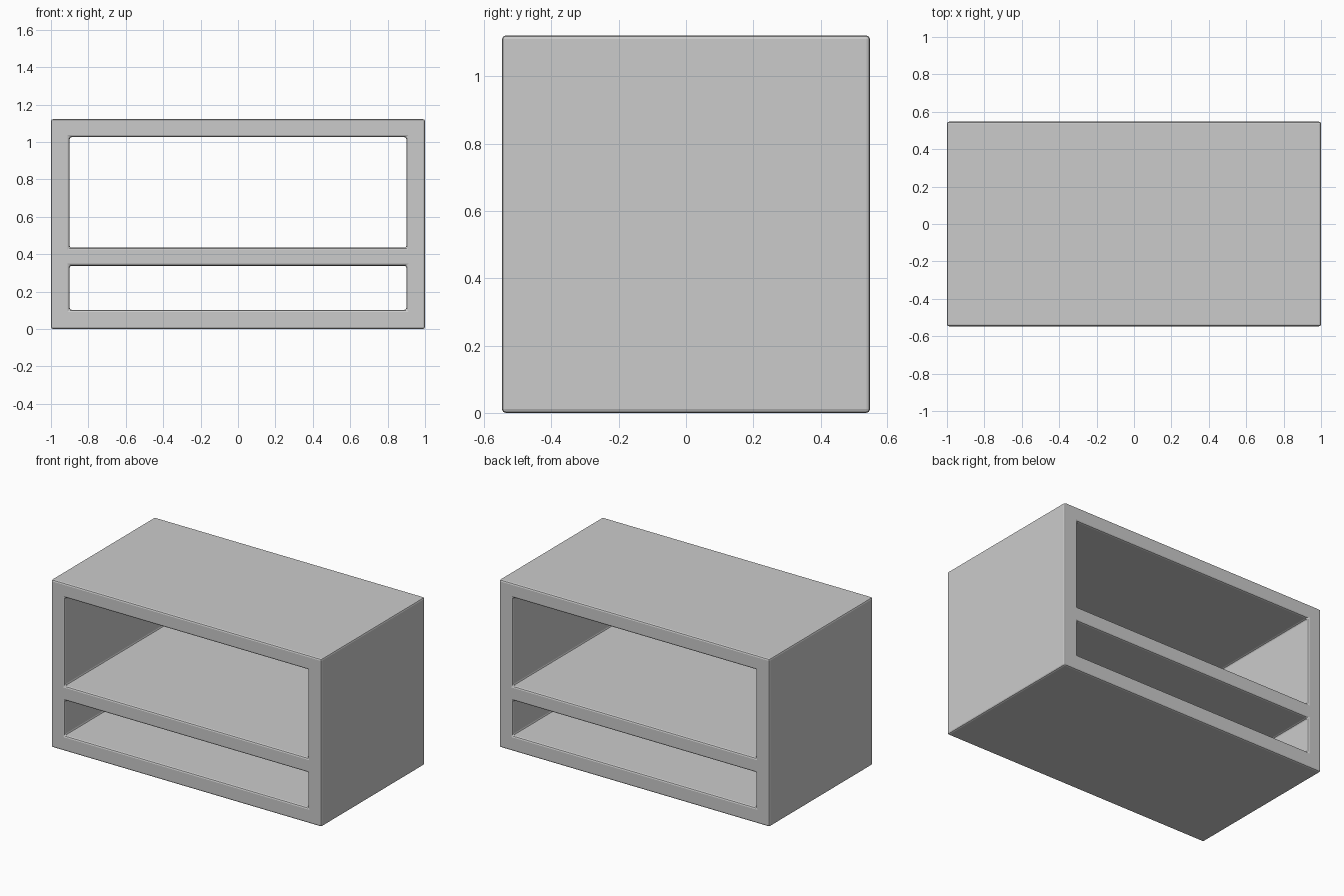
import bpy, bmesh

if "Cube" in bpy.data.objects:
    bpy.data.objects.remove(bpy.data.objects["Cube"])

# Grid lines of the front profile and half depth
XS = [-1.0, -0.9, 0.9, 1.0]
ZS = [0.0, 0.103, 0.338, 0.435, 1.026, 1.122]
HALF_DEPTH = 0.547
OPENINGS = {(1, 1), (1, 3)}   # (column, row) cells left empty

# Front frame outline: one quad per solid cell
bm = bmesh.new()
grid = [[bm.verts.new((x, -HALF_DEPTH, z)) for z in ZS] for x in XS]
for i in range(len(XS) - 1):
    for j in range(len(ZS) - 1):
        if (i, j) not in OPENINGS:
            bm.faces.new((grid[i][j], grid[i + 1][j], grid[i + 1][j + 1], grid[i][j + 1]))

# Extrude through to the back so both compartments are open
ext = bmesh.ops.extrude_face_region(bm, geom=bm.faces[:], use_keep_orig=True)
moved = [g for g in ext["geom"] if isinstance(g, bmesh.types.BMVert)]
bmesh.ops.translate(bm, verts=moved, vec=(0, 2 * HALF_DEPTH, 0))
bmesh.ops.recalc_face_normals(bm, faces=bm.faces[:])

mesh = bpy.data.meshes.new("open_shelf_cabinet")
bm.to_mesh(mesh)
bm.free()
cabinet = bpy.data.objects.new("open_shelf_cabinet", mesh)
bpy.context.collection.objects.link(cabinet)

# Small chamfer on all outer and opening edges
bevel = cabinet.modifiers.new("edge_chamfer", "BEVEL")
bevel.width = 0.011
bevel.segments = 2
bevel.limit_method = "ANGLE"
